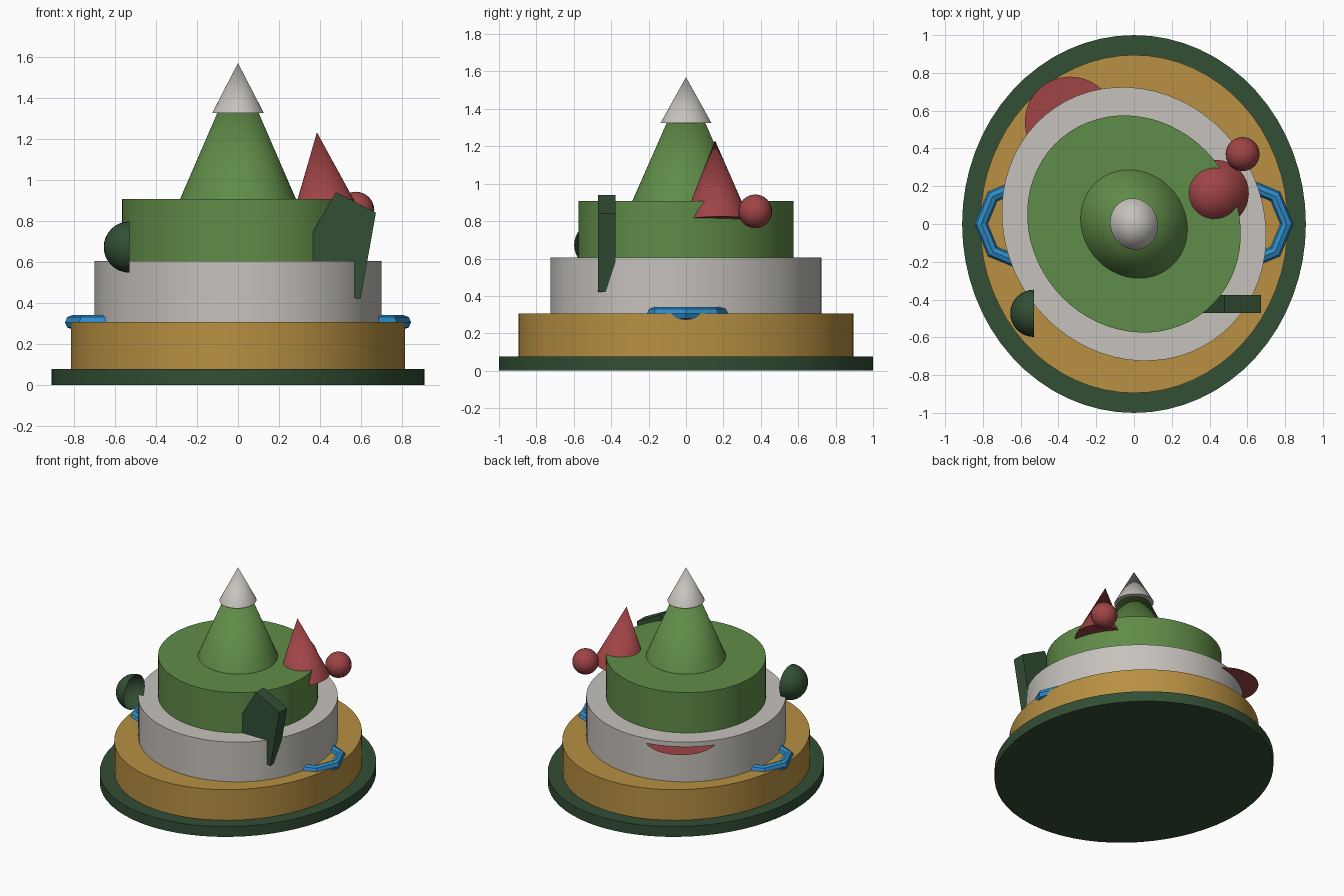
import bpy, bmesh, math
from mathutils import Vector, Matrix

if "Cube" in bpy.data.objects:
    bpy.data.objects.remove(bpy.data.objects["Cube"])


def material(name, r, g, b):
    """Flat colour given as 0-255 sRGB, stored linear."""
    m = bpy.data.materials.new(name)
    m.diffuse_color = [((c / 255 + 0.055) / 1.055) ** 2.4 for c in (r, g, b)] + [1.0]
    m.use_nodes = True
    m.node_tree.nodes["Principled BSDF"].inputs["Base Color"].default_value = m.diffuse_color
    return m


DARK = material("dark_green", 50, 78, 52)
GOLD = material("ochre", 184, 144, 66)
GREY = material("pale_grey", 198, 194, 188)
GREEN = material("leaf_green", 96, 140, 72)
RED = material("brick_red", 160, 68, 70)
BLUE = material("blue", 46, 140, 200)


def add(name, bm, mat, smooth=True):
    me = bpy.data.meshes.new(name)
    bm.to_mesh(me)
    bm.free()
    ob = bpy.data.objects.new(name, me)
    bpy.context.collection.objects.link(ob)
    me.materials.append(mat)
    if smooth:
        bpy.ops.object.select_all(action='DESELECT')
        ob.select_set(True)
        bpy.context.view_layer.objects.active = ob
        bpy.ops.object.shade_smooth_by_angle(angle=math.radians(30))
    return ob


def oval(name, mat, rx, ry, z0, z1, turn=0, taper=1.0, segs=64):
    """Upright oval drum, or a cone when taper is 0."""
    bm = bmesh.new()
    bmesh.ops.create_cone(bm, cap_ends=True, segments=segs, radius1=1, radius2=taper, depth=1)
    bm.transform(Matrix.Translation((0, 0, (z0 + z1) / 2))
                 @ Matrix.Rotation(math.radians(turn), 4, 'Z')
                 @ Matrix.Diagonal((rx, ry, z1 - z0, 1)))
    return add(name, bm, mat)


# Stacked tiers and the central peak
oval("base_plate", DARK, 0.91, 1.0, 0.0, 0.077)
oval("lower_tier", GOLD, 0.815, 0.895, 0.077, 0.307)
oval("middle_tier", GREY, 0.679, 0.745, 0.307, 0.605, 34)
oval("upper_tier", GREEN, 0.543, 0.596, 0.605, 0.907, 40)
oval("peak", GREEN, 0.271, 0.298, 0.907, 1.56, 40, 0)
oval("peak_cap", GREY, 0.125, 0.137, 1.325, 1.57, 20, 0)

# Leaning red cone on the rim of the upper tier
foot, tip = Vector((0.432, 0.163, 0.805)), Vector((0.385, 0.155, 1.232))
axis = tip - foot
bm = bmesh.new()
bmesh.ops.create_cone(bm, cap_ends=True, segments=32, radius1=0.177, radius2=0, depth=axis.length)
bm.transform(Matrix.Translation((foot + tip) / 2) @ axis.to_track_quat('Z', 'Y').to_matrix().to_4x4())
add("side_cone", bm, RED)

# Red ball beside the cone
bm = bmesh.new()
bmesh.ops.create_uvsphere(bm, u_segments=24, v_segments=16, radius=0.09)
bm.transform(Matrix.Translation((0.575, 0.37, 0.852)))
add("ball", bm, RED)

# Thin red disc poking out at the back
bm = bmesh.new()
bmesh.ops.create_circle(bm, cap_ends=True, segments=48, radius=0.24)
bm.transform(Matrix.Translation((-0.338, 0.54, 0.57)))
add("back_disc", bm, RED, False)

# Open half-sphere bowl facing sideways
bm = bmesh.new()
bmesh.ops.create_uvsphere(bm, u_segments=32, v_segments=16, radius=0.125)
bmesh.ops.bisect_plane(bm, geom=bm.verts[:] + bm.edges[:] + bm.faces[:], dist=1e-5,
                       plane_co=(0, 0, 0), plane_no=(1, 0, 0), clear_outer=True)
bm.transform(Matrix.Translation((-0.53, -0.473, 0.672)))
add("side_bowl", bm, DARK)

# Pointed slab wedged into the tiers
outline = [(0.478, 0.94), (0.673, 0.84), (0.598, 0.42), (0.42, 0.44), (0.28, 0.60)]
bm = bmesh.new()
face = bm.faces.new([bm.verts.new((x, -0.47, z)) for x, z in outline])
ext = bmesh.ops.extrude_face_region(bm, geom=[face])
bmesh.ops.translate(bm, vec=(0, 0.093, 0),
                    verts=[v for v in ext["geom"] if isinstance(v, bmesh.types.BMVert)])
bmesh.ops.recalc_face_normals(bm, faces=bm.faces)
add("wedged_slab", bm, DARK, False)

# Low-poly ring handles, half sunk into the middle tier
for side, label in ((-1, "left"), (1, "right")):
    bpy.ops.mesh.primitive_torus_add(major_segments=8, minor_segments=8, major_radius=0.207,
                                     minor_radius=0.035, location=(side * 0.602, 0, 0.305))
    ring = bpy.context.object
    ring.name = label + "_handle"
    ring.data.materials.append(BLUE)
